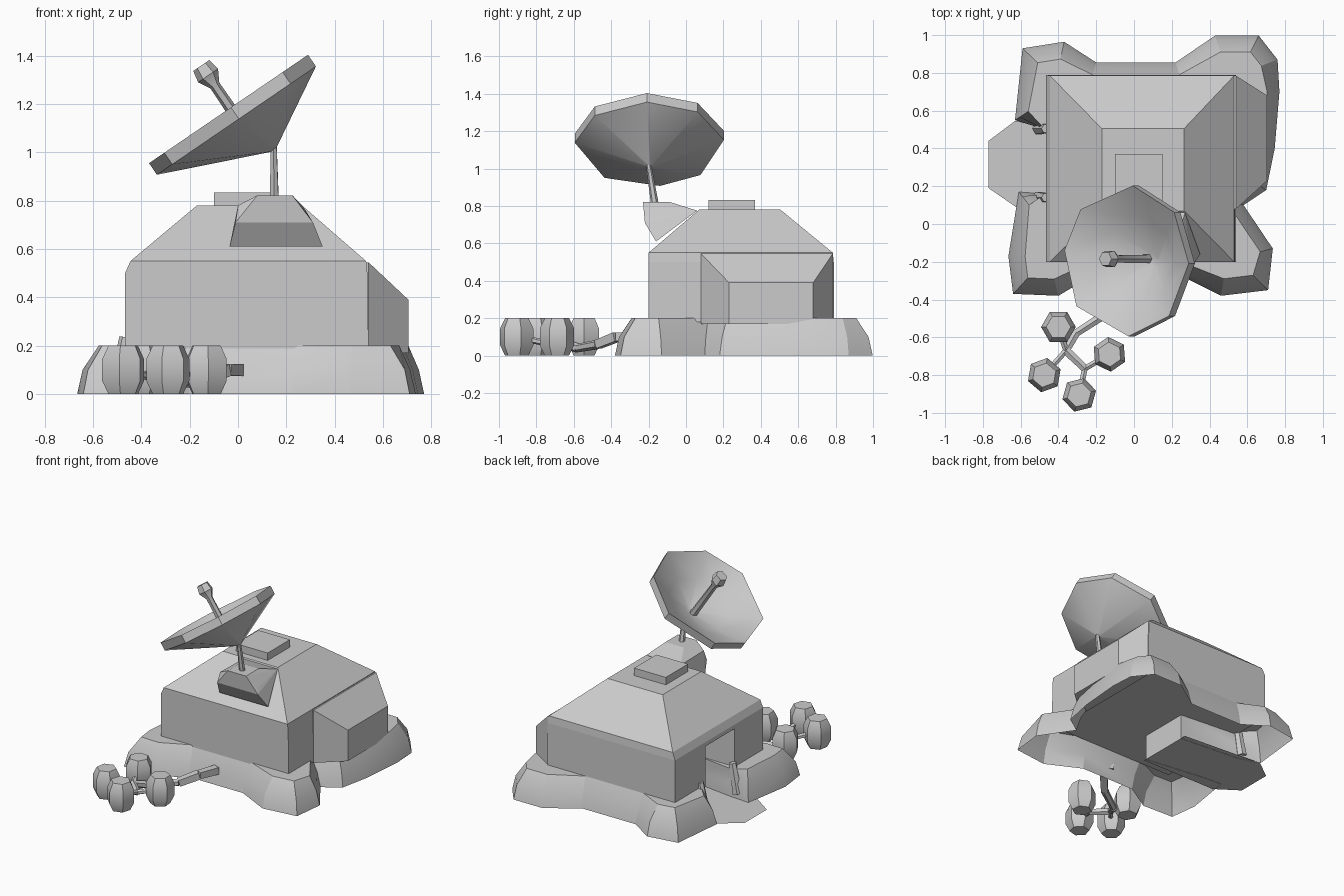
import bpy, bmesh, math
from mathutils import Vector, Matrix

if "Cube" in bpy.data.objects:
    bpy.data.objects.remove(bpy.data.objects["Cube"])


def finish(name, bm, angle=30):
    bmesh.ops.recalc_face_normals(bm, faces=bm.faces)
    me = bpy.data.meshes.new(name)
    bm.to_mesh(me)
    bm.free()
    ob = bpy.data.objects.new(name, me)
    bpy.context.collection.objects.link(ob)
    if angle:
        bpy.ops.object.select_all(action='DESELECT')
        ob.select_set(True)
        bpy.context.view_layer.objects.active = ob
        bpy.ops.object.shade_smooth_by_angle(angle=math.radians(angle))
    return ob


def hull(name, pts):
    bm = bmesh.new()
    vs = [bm.verts.new(p) for p in pts]
    bmesh.ops.convex_hull(bm, input=vs)
    bmesh.ops.dissolve_limit(bm, angle_limit=0.02, verts=bm.verts, edges=bm.edges)
    return finish(name, bm, 0)


def rect(x0, x1, y0, y1, z):
    return [(x0, y0, z), (x1, y0, z), (x1, y1, z), (x0, y1, z)]


def box(name, x0, x1, y0, y1, z0, z1):
    return hull(name, rect(x0, x1, y0, y1, z0) + rect(x0, x1, y0, y1, z1))


def lathe(name, profile, angles, matrix):
    """Rings of (radius, height, sideways shift) about the local z axis."""
    bm = bmesh.new()
    rings = []
    for r, h, s in profile:
        rings.append([bm.verts.new(matrix @ Vector((r * math.cos(a) + s, r * math.sin(a), h)))
                      for a in angles])
    for a, b in zip(rings, rings[1:]):
        for k in range(len(a)):
            j = (k + 1) % len(a)
            bm.faces.new((a[k], a[j], b[j], b[k]))
    bm.faces.new(rings[0])
    bm.faces.new(rings[-1])
    return finish(name, bm)


def even(sides, turn=0):
    return [turn + k * math.tau / sides for k in range(sides)]


def rod(name, p, q, r0, r1, sides=6):
    p, q = Vector(p), Vector(q)
    m = Matrix.Translation(p) @ (q - p).to_track_quat('Z', 'Y').to_matrix().to_4x4()
    return lathe(name, [(r0, 0, 0), (r1, (q - p).length, 0)], even(sides, math.pi / sides), m)


# Foundation skirt with four corner pads and a notch for the doorway
outline = [(-.64, -.37), (-.40, -.38), (-.2, -.26), (.22, -.26), (.46, -.38),
           (.71, -.35), (.735, -.13), (.58, .10), (.70, .18), (.745, .4), (.77, .7),
           (.76, .87), (.66, .998), (.43, .998), (.22, .855), (-.2, .855),
           (-.37, .965), (-.59, .93), (-.63, .55), (-.47, .5), (-.02, .46),
           (-.02, .10), (-.47, .16), (-.61, .17), (-.665, -.17)]
P = [Vector(p) for p in outline]
bm = bmesh.new()
rings = []
for inset, z in ((0, 0), (.022, .1), (.065, .2)):
    ring = []
    for i, p in enumerate(P):
        a = (p - P[i - 1]).normalized()
        b = (P[(i + 1) % len(P)] - p).normalized()
        na, nb = Vector((-a.y, a.x)), Vector((-b.y, b.x))
        m = (na + nb) / (1 + na.dot(nb))
        in_notch = -.5 < p.x < 0 and 0 < p.y < .52
        pad = p.y > .86 or p.y < -.3 or p.x < -.64
        d = 0 if in_notch else inset * (1.35 if pad and z > .15 else 1)
        q = p + m * d
        ring.append(bm.verts.new((q.x, q.y, z)))
    rings.append(ring)
for a, b in zip(rings, rings[1:]):
    for i in range(len(a)):
        j = (i + 1) % len(a)
        bm.faces.new((a[i], a[j], b[j], b[i]))
bm.faces.new(rings[-1])
finish("foundation_skirt", bm, 25)

# Main hall with sloped roof, and the doorway cut into its left wall
hall = hull("main_hall", rect(-.467, .54, -.2, .79, .18) + rect(-.467, .535, -.2, .79, .5)
            + rect(-.445, .53, -.2, .785, .55) + rect(-.17, .265, .07, .505, .78))
cutter = box("doorway_cutter", -.7, -.02, .12, .45, .0, .47)
cutter.hide_render = True
cutter.hide_viewport = True
mod = hall.modifiers.new("doorway", 'BOOLEAN')
mod.object = cutter
mod.solver = 'EXACT'

# Side bay, roof hatch
hull("side_bay", [(x, y, z) for x, z in ((.50, .17), (.54, .17), (.54, .545), (.50, .545))
                  for y in (.08, .785)]
     + [(.705, y, z) for y in (.23, .68) for z in (.17, .39)])
box("roof_hatch", -.10, .15, .12, .37, .77, .833)

# Door floor plate and door posts
bm = bmesh.new()
bm.faces.new([bm.verts.new((x, y, .002)) for x, y in (
    (-.77, .19), (-.77, .44), (-.63, .545), (-.02, .5), (-.02, .08), (-.61, .08))])
finish("door_plate", bm)
for y in (.505, .14):
    rod("door_post", (-.505, y, .03), (-.465, y, .235), .035, .025)

# Dish bracket and mast
hull("dish_bracket", [(-.035, -.16, .61), (.35, -.16, .61), (-.01, -.22, .71), (.31, -.22, .71),
                      (.0, -.20, .78), (.08, -.23, .822), (.225, -.23, .822),
                      (.08, -.09, .822), (.225, -.09, .822), (.29, -.19, .74),
                      (.0, .06, .775), (.27, .06, .775)])
rod("dish_mast", (.15, -.165, .80), (.148, -.2, 1.02), .021, .014)

# Dish: inner bowl, rim and outer cone in one profile, tilted to the upper left
n = Vector((-.563, 0, .826)).normalized()
u = Vector((.826, 0, .563)).normalized()
dish = Matrix((u, n.cross(u), n)).transposed().to_4x4()
dish.translation = Vector((-.025, -.195, 1.155))
uneven = [math.radians(a) for a in (-2, 40, 84, 137, 172, 217, 272, 313)]
lathe("dish", [(.03, -.165, .05), (.22, -.08, .02), (.4, .028, 0), (.4, -.03, 0),
               (.012, -.218, .06)], uneven, dish)
# Receiver arm with a faceted head
feed = dish.copy()
feed.translation = dish @ Vector((.01, .01, 0))
lathe("dish_feed", [(.026, -.16, 0), (.022, .14, 0), (.05, .19, 0), (.04, .24, 0)],
      even(6), feed)

# Barrel cluster
barrels = [(-.40, -.545, 0), (-.475, -.80, .35), (-.29, -.905, .25), (-.13, -.69, .6)]
for x, y, t in barrels:
    lathe("barrel", [(.065, 0, 0), (.092, .055, 0), (.092, .145, 0), (.065, .2, 0)],
          even(6, t), Matrix.Translation((x, y, 0)))

# Supply pipe and branches to the barrels
path = [(0, -.24, .10), (-.05, -.37, .10), (-.14, -.47, .06), (-.31, -.58, .04),
        (-.36, -.67, .07), (-.26, -.765, .07)]
for k, (p, q) in enumerate(zip(path, path[1:])):
    r = .035 if k < 2 else .026
    rod("supply_pipe", p, q, r, r - .003, 4 if k < 2 else 6)
for k, (x, y, t) in enumerate(barrels):
    rod("branch_pipe", path[4 if k < 2 else 5], (x, y, .1), .017, .017)
